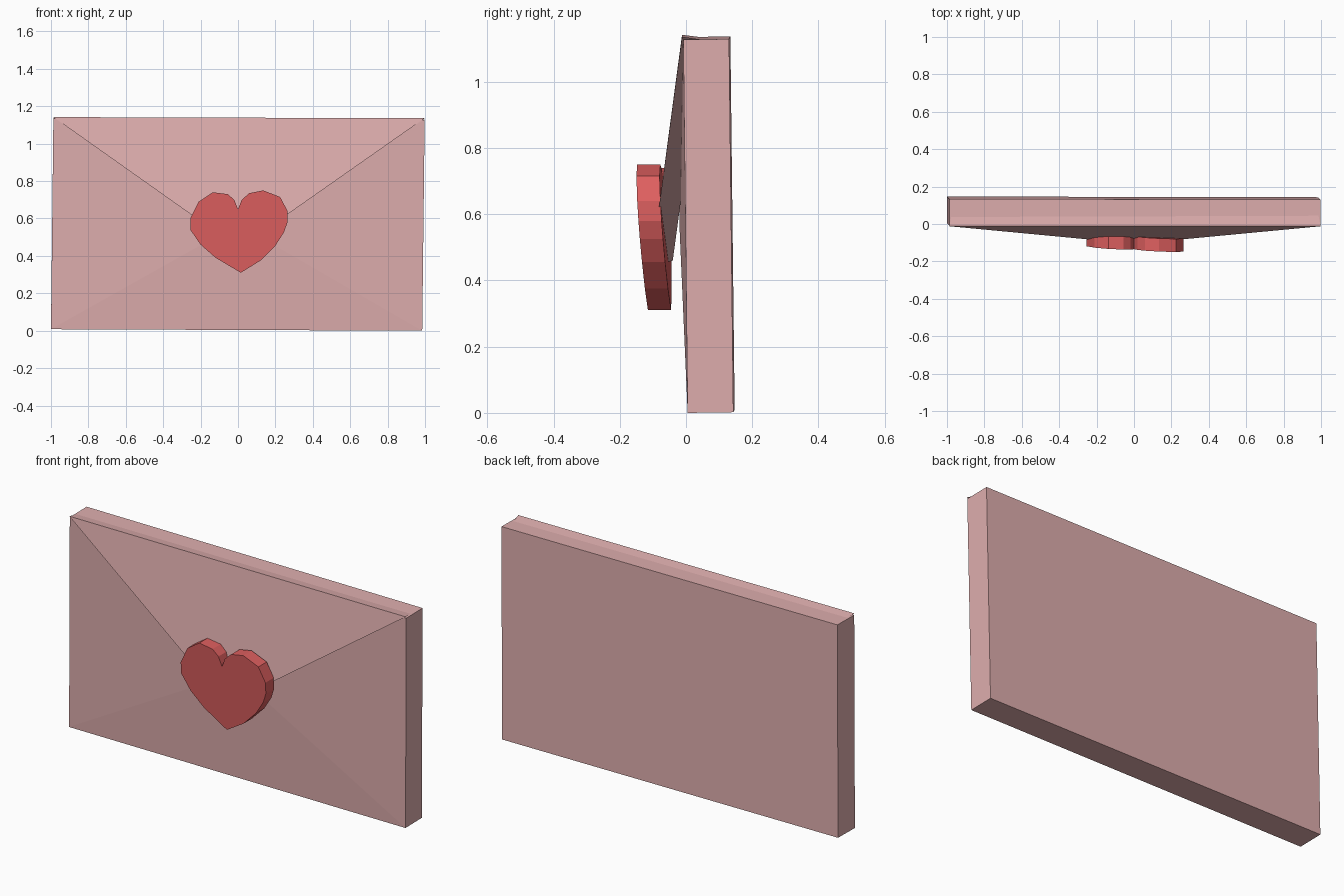
import bpy


def material(name, rgb):
    m = bpy.data.materials.new(name)
    m.diffuse_color = (*rgb, 1.0)
    return m


PINK = material("dusty pink paper", (0.73, 0.42, 0.42))
RED = material("soft red wax", (0.73, 0.115, 0.115))


def make(name, verts, faces, mat):
    mesh = bpy.data.meshes.new(name)
    mesh.from_pydata(verts, [], faces)
    mesh.materials.append(mat)
    obj = bpy.data.objects.new(name, mesh)
    bpy.context.collection.objects.link(obj)
    return obj


# Envelope body: slightly leaning slab, with a shallow raised front
# where the side and bottom flaps meet at a central point
body = [
    (-1.0, 0.005, 0.008), (0.985, 0.005, 0.0), (0.998, -0.008, 1.127), (-0.987, -0.008, 1.135),
    (-1.0, 0.147, 0.010), (0.985, 0.143, 0.002), (0.998, 0.130, 1.129), (-0.987, 0.134, 1.137),
    (0.0, -0.02, 0.57),
]
make("envelope_body", body, [
    (0, 1, 8), (1, 2, 8), (2, 3, 8), (3, 0, 8),
    (5, 4, 7, 6), (0, 4, 5, 1), (1, 5, 6, 2), (2, 6, 7, 3), (3, 7, 4, 0),
], PINK)

# Top flap: wedge that opens forward toward its tip
flap = [
    (-0.987, -0.012, 1.142), (0.998, -0.012, 1.136), (0.005, -0.106, 0.44),
    (-0.975, 0.05, 1.134), (0.985, 0.05, 1.127), (0.005, -0.04, 0.46),
]
make("top_flap", flap, [
    (0, 2, 1), (3, 4, 5), (0, 1, 4, 3), (1, 2, 5, 4), (2, 0, 3, 5),
], PINK)

# Heart seal: outline extruded between two tilted parallel planes
outline = [
    (0.015, 0.31), (0.12, 0.375), (0.20, 0.455), (0.245, 0.525), (0.265, 0.58),
    (0.265, 0.64), (0.225, 0.715), (0.135, 0.75), (0.06, 0.735), (0.02, 0.70),
    (0.0, 0.65), (-0.02, 0.70), (-0.055, 0.73), (-0.135, 0.74), (-0.21, 0.69),
    (-0.255, 0.60), (-0.255, 0.54), (-0.20, 0.46), (-0.12, 0.39),
]


def seal_y(x, z):
    return -0.115 - 0.05 * (x - 0.015) - 0.06 * (z - 0.31)


n = len(outline)
front = [(x, seal_y(x, z), z) for x, z in outline]
back = [(x, y + 0.07, z) for x, y, z in front]
sides = [(i, i + n, (i + 1) % n + n, (i + 1) % n) for i in range(n)]
make("heart_seal", front + back,
     [tuple(range(n)), tuple(reversed(range(n, 2 * n)))] + sides, RED)
